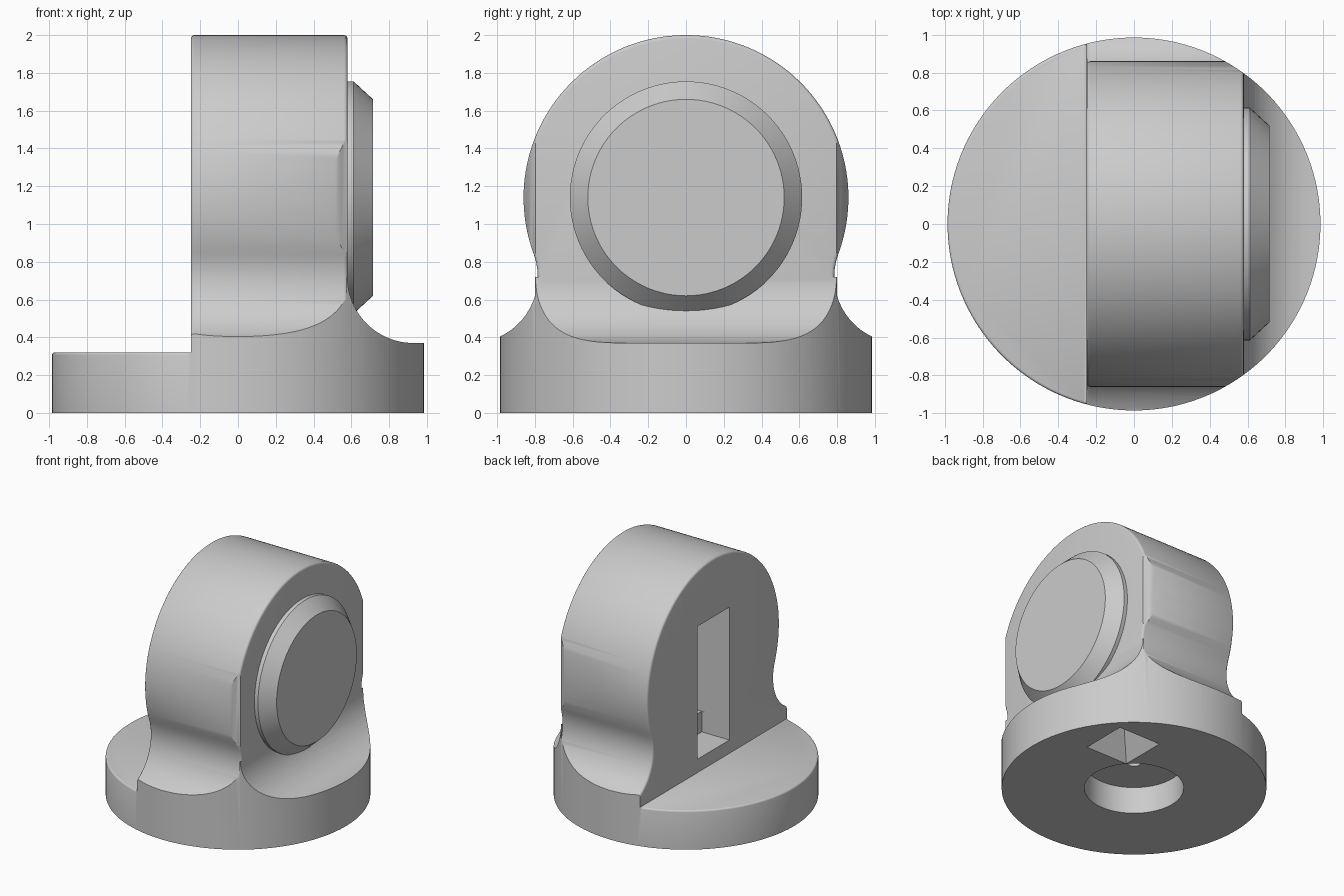
import bpy, bmesh
from math import sin, cos, pi, atan2, radians, hypot
from mathutils import Matrix, Vector

if "Cube" in bpy.data.objects:
    bpy.data.objects.remove(bpy.data.objects["Cube"])

grey = bpy.data.materials.new("flat grey")
grey.use_nodes = True
grey.diffuse_color = (0.6, 0.6, 0.6, 1)
grey.node_tree.nodes["Principled BSDF"].inputs["Base Color"].default_value = (0.6, 0.6, 0.6, 1)


def finish(bm, name):
    bmesh.ops.recalc_face_normals(bm, faces=bm.faces)
    mesh = bpy.data.meshes.new(name)
    bm.to_mesh(mesh)
    bm.free()
    obj = bpy.data.objects.new(name, mesh)
    bpy.context.collection.objects.link(obj)
    mesh.materials.append(grey)
    return obj


def arc(cx, cy, r, a, b, n):
    return [(cx + r * cos(a + (b - a) * i / n), cy + r * sin(a + (b - a) * i / n)) for i in range(n + 1)]


def prism(name, outline, axis, lo, hi, bevel=0):
    """Extrude an outline of (across, z) points along x or y."""
    bm = bmesh.new()
    place = (lambda p: (lo, p[0], p[1])) if axis == "x" else (lambda p: (p[0], lo, p[1]))
    cap = bm.faces.new([bm.verts.new(place(p)) for p in outline])
    new = bmesh.ops.extrude_face_region(bm, geom=[cap])["geom"]
    step = Vector((hi - lo, 0, 0)) if axis == "x" else Vector((0, hi - lo, 0))
    bmesh.ops.translate(bm, vec=step, verts=[g for g in new if isinstance(g, bmesh.types.BMVert)])
    bmesh.ops.recalc_face_normals(bm, faces=bm.faces)
    if bevel:
        rims = [e for e in bm.edges if abs(e.verts[0].co.x - e.verts[1].co.x) < 1e-5]
        bmesh.ops.bevel(bm, geom=rims, offset=bevel, segments=3, profile=0.5,
                        affect="EDGES", clamp_overlap=False)
    return finish(bm, name)


def cone(name, r1, r2, z0, z1, sides, x=0, y=0, turn=0):
    bm = bmesh.new()
    spot = Matrix.Translation((x, y, (z0 + z1) / 2)) @ Matrix.Rotation(turn, 4, "Z")
    bmesh.ops.create_cone(bm, cap_ends=True, segments=sides, radius1=r1, radius2=r2,
                          depth=z1 - z0, matrix=spot)
    return finish(bm, name)


def box(name, x0, x1, half_y, z0, z1):
    return prism(name, [(-half_y, z0), (half_y, z0), (half_y, z1), (-half_y, z1)], "x", x0, x1)


def activate(obj):
    bpy.ops.object.select_all(action="DESELECT")
    obj.select_set(True)
    bpy.context.view_layer.objects.active = obj


def combine(obj, other, operation):
    mod = obj.modifiers.new("combine", "BOOLEAN")
    mod.operation, mod.solver, mod.object = operation, "EXACT", other
    activate(obj)
    bpy.ops.object.modifier_apply(modifier=mod.name)
    bpy.data.objects.remove(other)


# Upright round head with flared feet
R, HEAD_Z, FILLET, FILLET_Y, FILLET_Z = 0.86, 1.14, 0.35, 1.135, 0.72
t = atan2(FILLET_Z - HEAD_Z, FILLET_Y)
flare = arc(FILLET_Y, FILLET_Z, FILLET, -pi / 2, t - pi, 24)
right_side = [(FILLET_Y, 0.1)] + flare[:-1]
outline = right_side + arc(0, HEAD_Z, R, t, pi - t, 96) + [(-y, z) for y, z in reversed(right_side)]
head = prism("housing", outline, "x", -0.25, 0.58, bevel=0.018)

# Base plate with a hollow curve rising to the head
curve = arc(0.929, FILLET_Z, FILLET, -pi / 2, -pi, 24)
base = [(-1.1, -0.1), (1.1, -0.1), (1.1, 0.37)] + curve + [(0.574, 0.72), (0.574, 0.32), (-1.1, 0.32)]
combine(head, prism("base", base, "y", -1.1, 1.1), "UNION")

# Trim everything to the round footprint
FOOT = 0.985
combine(head, cone("footprint", FOOT, FOOT, 0, 2.5, 160), "INTERSECT")

# Slot in the rear of the head, with a raised step in its floor
combine(head, box("slot", -0.4, 0.35, 0.205, 0.6, 1.52), "DIFFERENCE")
combine(head, box("slot_floor", -0.4, 0.0, 0.2049, 0.43, 0.7), "DIFFERENCE")

# Underside: round recess, small through hole, pyramid pocket
combine(head, cone("recess", 0.37, 0.37, -0.1, 0.22, 64), "DIFFERENCE")
combine(head, cone("pin_hole", 0.052, 0.052, 0.15, 0.75, 24), "DIFFERENCE")
combine(head, cone("pocket", 0.36, 0.0, -0.1, 0.3, 4, 0.47, 0.435, pi / 4), "DIFFERENCE")

# Soft rim on the low half of the plate
bm = bmesh.new()
bm.from_mesh(head.data)
rim = [e for e in bm.edges if all(abs(v.co.z - 0.32) < 1e-3 and v.co.x < -0.245
       and hypot(v.co.x, v.co.y) > 0.98 for v in e.verts)]
if rim:
    bmesh.ops.bevel(bm, geom=rim, offset=0.014, segments=3, profile=0.5,
                    affect="EDGES", clamp_overlap=False)
bm.to_mesh(head.data)
bm.free()

# Round chamfered cap on the side of the head
cap = cone("round_cap", 0.615, 0.615, 0.55, 0.612, 96)
bm = bmesh.new()
bm.from_mesh(cap.data)
top = [f for f in bm.faces if f.normal.z > 0.9]
ring = bmesh.ops.extrude_face_region(bm, geom=top)["geom"]
bmesh.ops.delete(bm, geom=top, context="FACES_ONLY")
for v in (g for g in ring if isinstance(g, bmesh.types.BMVert)):
    v.co = (v.co.x * 0.52 / 0.615, v.co.y * 0.52 / 0.615, 0.715)
bmesh.ops.transform(bm, verts=bm.verts,
                    matrix=Matrix.Translation((0, 0, HEAD_Z)) @ Matrix.Rotation(pi / 2, 4, "Y"))
bmesh.ops.recalc_face_normals(bm, faces=bm.faces)
bm.to_mesh(cap.data)
bm.free()

for obj in (head, cap):
    activate(obj)
    bpy.ops.object.shade_smooth_by_angle(angle=radians(35))
